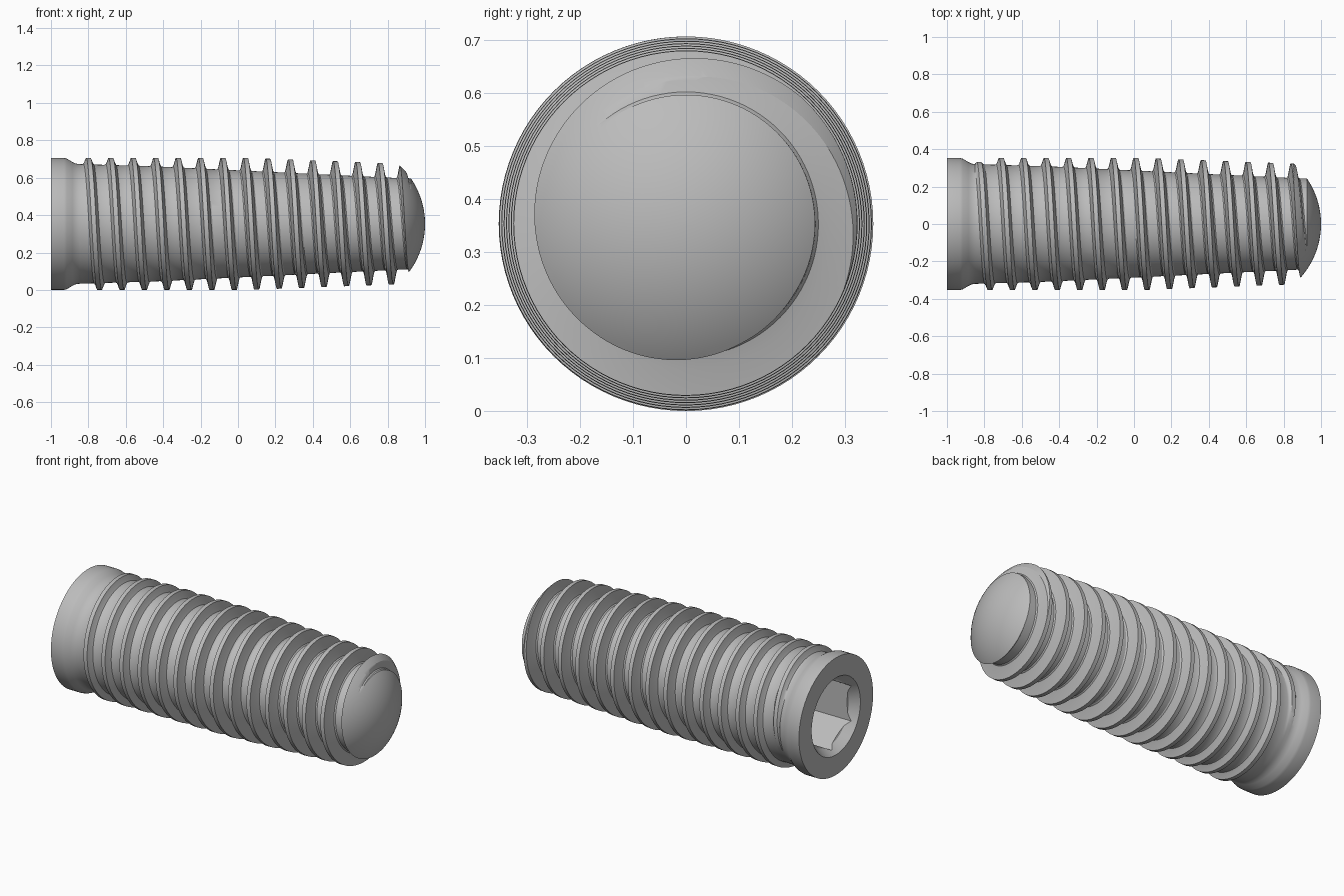
import bpy
import bmesh
from math import pi, cos, sin, sqrt, radians

if "Cube" in bpy.data.objects:
    bpy.data.objects.remove(bpy.data.objects["Cube"], do_unlink=True)

AXIS_Z = 0.353      # height of the long axis
SEG = 96            # steps around one turn
PITCH = 0.12
NECK_X, END_X = -0.85, 1.03

metal = bpy.data.materials.new("Grey metal")
metal.use_nodes = True
grey = (0.5, 0.5, 0.5, 1)
metal.diffuse_color = grey
metal.node_tree.nodes["Principled BSDF"].inputs["Base Color"].default_value = grey


def place(x, r, a):
    """Point at angle a, counted from the top towards the front."""
    return (x, -r * sin(a), AXIS_Z + r * cos(a))


def finish(bm, name):
    bmesh.ops.remove_doubles(bm, verts=bm.verts, dist=1e-5)
    bmesh.ops.recalc_face_normals(bm, faces=bm.faces)
    mesh = bpy.data.meshes.new(name)
    bm.to_mesh(mesh)
    bm.free()
    mesh.materials.append(metal)
    obj = bpy.data.objects.new(name, mesh)
    bpy.context.collection.objects.link(obj)
    return obj


def add_rings(bm, profile, sides, star=1.0):
    """Rings around the long axis; star scales every second radius."""
    rings = [[bm.verts.new(place(x, r * (star if i % 2 else 1), 2 * pi * i / sides))
              for i in range(sides)] for x, r in profile]
    for a, b in zip(rings, rings[1:]):
        for i in range(sides):
            j = (i + 1) % sides
            bm.faces.new((a[i], a[j], b[j], b[i]))
    return rings


def solid(name, profile, sides, star=1.0):
    bm = bmesh.new()
    rings = add_rings(bm, profile, sides, star)
    bm.faces.new(rings[0])
    bm.faces.new(rings[-1])
    return finish(bm, name)


def lerp(x, x0, y0, x1, y1):
    t = min(max((x - x0) / (x1 - x0), 0), 1)
    return y0 + t * (y1 - y0)


def core_radius(x):
    return lerp(x, -0.85, 0.320, -0.45, 0.308) if x < -0.45 else lerp(x, -0.45, 0.308, 0.9, 0.243)


def crest_radius(x):
    return lerp(x, 0.05, 0.353, 0.9, 0.321)


# Threaded body: one tooth section (offset, height share) swept along the helix
TOOTH = [(-0.034, 0), (-0.027, 0.07), (-0.021, 0.35), (-0.012, 1),
         (0.012, 1), (0.021, 0.35), (0.027, 0.07), (0.034, 0)]
bm = bmesh.new()
columns = []
for s in range(SEG):
    column = []
    for turn in range(-2, 18):
        angle = 2 * pi * (turn + s / SEG)
        mid = -0.80 + PITCH * angle / (2 * pi)
        fade = lerp(angle, radians(-130), 0, radians(-20), 1)
        for offset, share in TOOTH:
            x = min(max(mid + offset, NECK_X), END_X)
            r = core_radius(x)
            if NECK_X < x < END_X:
                r += (crest_radius(x) - r) * share * fade
            column.append(bm.verts.new(place(x, r, angle)))
    columns.append(column)
rows = len(columns[0])
for s in range(SEG):
    # the last column meets the first one a full turn further on
    shift = len(TOOTH) if s == SEG - 1 else 0
    here, there = columns[s], columns[(s + 1) % SEG]
    for i in range(rows - 1 - shift):
        bm.faces.new((here[i], here[i + 1], there[i + 1 + shift], there[i + shift]))

# Smooth collar joined to the neck, then both ends closed
collar = add_rings(bm, [(-1, 0.353), (-0.93, 0.353), (-0.915, 0.349), (-0.885, 0.331),
                        (-0.868, 0.323), (NECK_X, core_radius(NECK_X))], SEG)
bm.faces.new(collar[0])
bmesh.ops.remove_doubles(bm, verts=bm.verts, dist=1e-5)
bmesh.ops.holes_fill(bm, edges=[e for e in bm.edges if e.is_boundary], sides=0)
body = finish(bm, "threaded_body")

# Domed envelope that rounds off the tip and trims the last thread turn
BALL = 0.43
dome = [(1 - BALL + BALL * sin(t), BALL * cos(t))
        for t in (pi / 2 * k / 40 for k in range(40))]
envelope = solid("tip_envelope", [(-1.2, BALL)] + dome + [(1.0, 0.002)], 128)

# Socket cutters: chamfered mouth, hexagon, star recess and bore
cutters = [
    solid("mouth_cutter", [(-1.02, 0.24), (-1.0, 0.232), (-0.95, 0.195), (-0.94, 0.17)], 64),
    solid("hexagon_cutter", [(-1.01, 0.212), (-0.72, 0.212)], 6),
    solid("star_cutter", [(-0.8, 0.155), (-0.55, 0.155)], 12, 0.78),
    solid("bore_cutter", [(-0.6, 0.1), (-0.2, 0.1), (-0.16, 0.02)], 48),
]


def cut(target, tool, operation):
    mod = target.modifiers.new(tool.name, 'BOOLEAN')
    mod.operation, mod.solver, mod.object = operation, 'EXACT', tool
    bpy.ops.object.modifier_apply(modifier=mod.name)
    bpy.data.objects.remove(tool, do_unlink=True)


bpy.ops.object.select_all(action='DESELECT')
body.select_set(True)
bpy.context.view_layer.objects.active = body
cut(body, envelope, 'INTERSECT')
for tool in cutters:
    cut(body, tool, 'DIFFERENCE')
bpy.ops.object.shade_smooth_by_angle(angle=radians(30))
